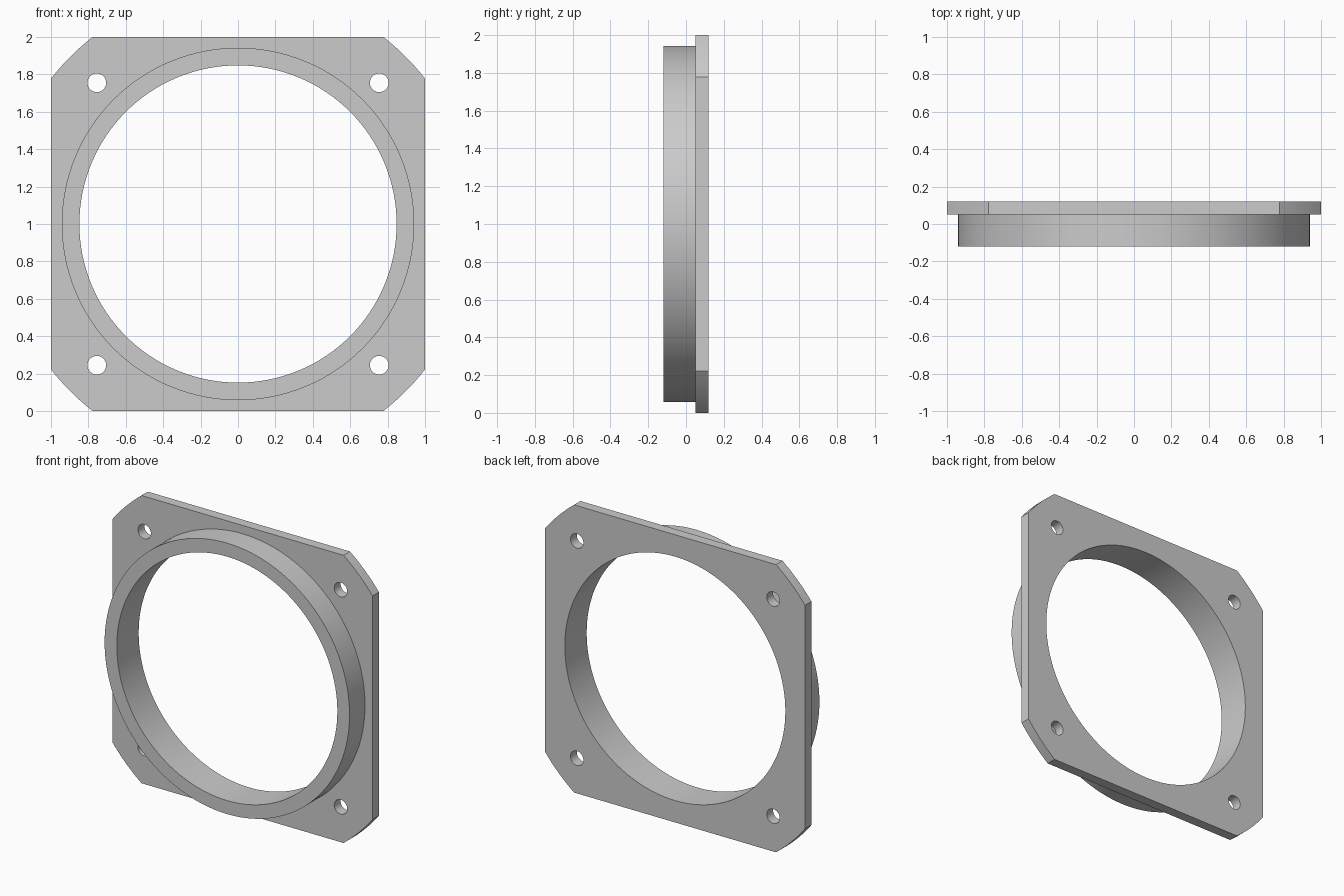
import bpy, bmesh, math
from mathutils import Vector

old = bpy.data.objects.get("Cube")
if old:
    bpy.data.objects.remove(old, do_unlink=True)

# Key dimensions
FRONT, STEP, BACK = -0.12, 0.05, 0.12
COLLAR_R, BORE_R, BOLT_R, BOLT_OFFSET = 0.942, 0.848, 0.05, 0.755
HALF, FLAT = 1.0, 0.777
CENTRE_Z = 1.0


def arc(radius, start, end, steps, cx=0.0, cz=0.0):
    """Points (x, z) along an arc, both ends included."""
    return [(cx + radius * math.cos(start + (end - start) * i / steps),
             cz + radius * math.sin(start + (end - start) * i / steps))
            for i in range(steps + 1)]


def circle(radius, steps, cx=0.0, cz=0.0):
    return arc(radius, 0, math.tau, steps, cx, cz)[:-1]


def add_wall(bm, loop, y0, y1):
    """Band of quads sweeping a closed loop from y0 to y1."""
    rows = [[bm.verts.new((x, y, z + CENTRE_Z)) for x, z in loop] for y in (y0, y1)]
    for i in range(len(loop)):
        j = (i + 1) % len(loop)
        bm.faces.new((rows[0][i], rows[0][j], rows[1][j], rows[1][i]))


def add_cap(bm, loops, y):
    """Flat face at y, bounded by the first loop and pierced by the others."""
    edges = []
    for loop in loops:
        vs = [bm.verts.new((x, y, z + CENTRE_Z)) for x, z in loop]
        edges += [bm.edges.new((vs[i - 1], vs[i])) for i in range(len(vs))]
    bmesh.ops.triangle_fill(bm, edges=edges, use_beauty=True, use_dissolve=False,
                            normal=Vector((0, -1, 0)))


# Outline: square whose corners are trimmed by a large concentric circle
corner_r = math.hypot(HALF, FLAT)
corner_a = math.atan2(FLAT, HALF)
outline = []
for q in range(4):
    turn = q * math.pi / 2
    outline += arc(corner_r, turn + corner_a, turn + math.pi / 2 - corner_a, 8)

collar = circle(COLLAR_R, 128)
bore = circle(BORE_R, 128)
bolts = [circle(BOLT_R, 32, sx * BOLT_OFFSET, sz * BOLT_OFFSET)
         for sx in (-1, 1) for sz in (-1, 1)]

# Flange and collar as one solid
bm = bmesh.new()
add_wall(bm, outline, STEP, BACK)
add_wall(bm, collar, FRONT, STEP)
add_wall(bm, bore, FRONT, BACK)
for bolt in bolts:
    add_wall(bm, bolt, STEP, BACK)
add_cap(bm, [collar, bore], FRONT)
add_cap(bm, [outline, collar] + bolts, STEP)
add_cap(bm, [outline, bore] + bolts, BACK)
bmesh.ops.remove_doubles(bm, verts=bm.verts[:], dist=0.0001)
bmesh.ops.recalc_face_normals(bm, faces=bm.faces[:])

mesh = bpy.data.meshes.new("flanged_collar")
bm.to_mesh(mesh)
bm.free()
flange = bpy.data.objects.new("flanged_collar", mesh)
bpy.context.collection.objects.link(flange)

# Plain grey material
grey = bpy.data.materials.new("light_grey")
grey.use_nodes = True
colour = (0.6, 0.6, 0.6, 1.0)
grey.diffuse_color = colour
grey.node_tree.nodes["Principled BSDF"].inputs["Base Color"].default_value = colour
mesh.materials.append(grey)

# Smooth round walls, crisp rims
bpy.ops.object.select_all(action='DESELECT')
flange.select_set(True)
bpy.context.view_layer.objects.active = flange
bpy.ops.object.shade_smooth_by_angle(angle=math.radians(20))
